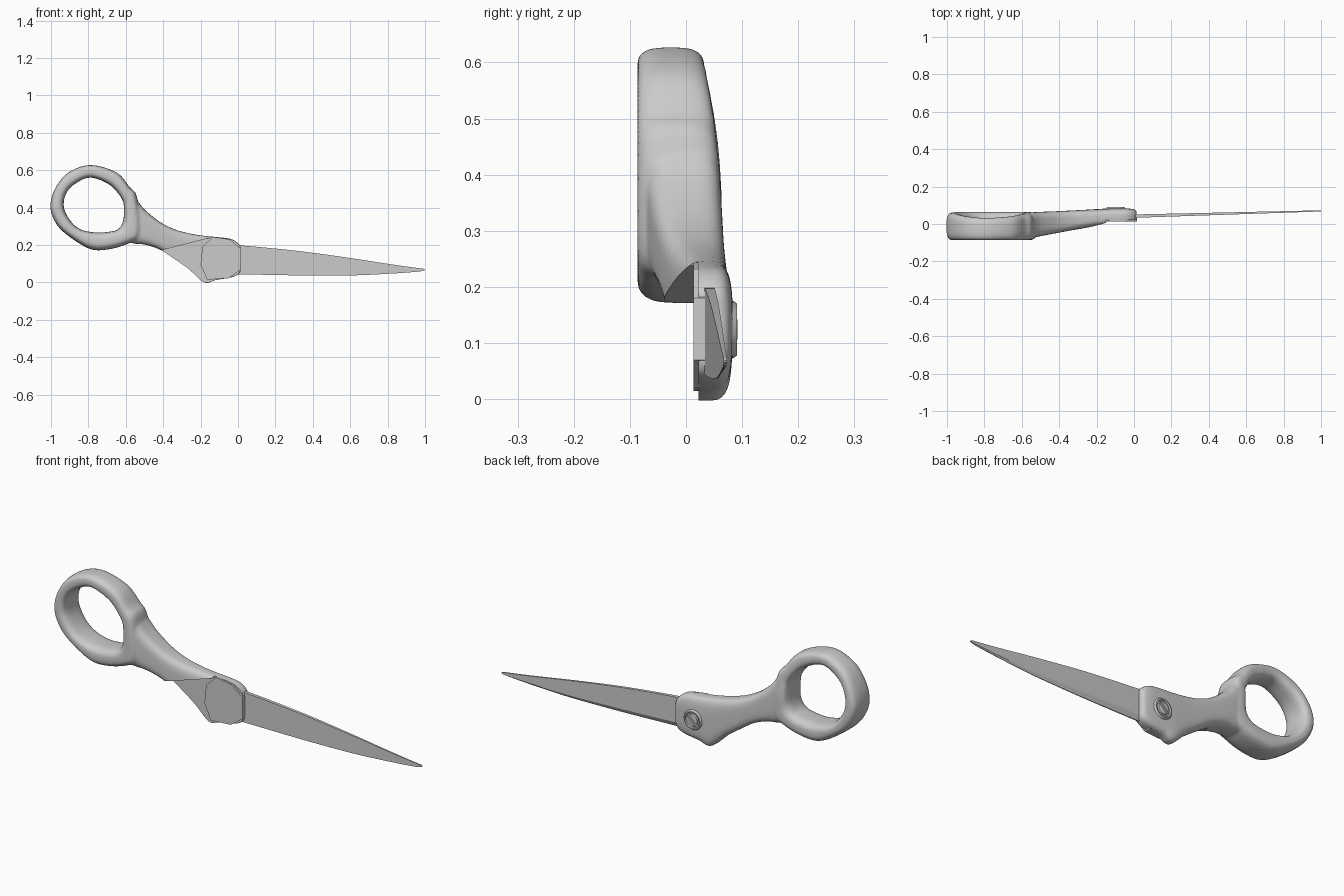
import bpy, bmesh, math
from mathutils import Vector

if "Cube" in bpy.data.objects:
    bpy.data.objects.remove(bpy.data.objects["Cube"])


def make_object(name, bm, angle=30):
    bmesh.ops.recalc_face_normals(bm, faces=bm.faces)
    me = bpy.data.meshes.new(name)
    bm.to_mesh(me)
    bm.free()
    ob = bpy.data.objects.new(name, me)
    bpy.context.collection.objects.link(ob)
    smooth(ob, angle)
    return ob


def smooth(ob, angle):
    bpy.ops.object.select_all(action='DESELECT')
    ob.select_set(True)
    bpy.context.view_layer.objects.active = ob
    bpy.ops.object.shade_smooth_by_angle(angle=math.radians(angle))


def spline(points, steps, closed=False):
    """Catmull-Rom interpolation of tuples of any size."""
    n, out = len(points), []
    pick = (lambda i: points[i % n]) if closed else (lambda i: points[max(0, min(n - 1, i))])
    for i in range(n if closed else n - 1):
        for s in range(steps):
            t = s / steps
            out.append([b + 0.5 * t * (c - a + t * (2*a - 5*b + 4*c - d + t * (3*(b - c) + d - a)))
                        for a, b, c, d in zip(pick(i-1), pick(i), pick(i+1), pick(i+2))])
    if not closed:
        out.append(list(points[-1]))
    return out


def loft(bm, rings, closed=False):
    """Skin a list of equal-sized rings, capping the ends unless closed."""
    vs = [[bm.verts.new(p) for p in r] for r in rings]
    m = len(vs[0])
    for i in range(len(vs) if closed else len(vs) - 1):
        a, b = vs[i], vs[(i + 1) % len(vs)]
        for j in range(m):
            k = (j + 1) % m
            bm.faces.new((a[j], a[k], b[k], b[j]))
    if not closed:
        bm.faces.new(vs[0])
        bm.faces.new(vs[-1])


def superellipse(n, count):
    for k in range(count):
        t = 2 * math.pi * k / count
        c, s = math.cos(t), math.sin(t)
        yield (math.copysign(abs(c) ** (2 / n), c), math.copysign(abs(s) ** (2 / n), s))


def prism(name, outline, y0, y1):
    bm = bmesh.new()
    loft(bm, [[(x, y, z) for x, z in outline] for y in (y0, y1)])
    return make_object(name, bm)


def cut(ob, cutter):
    m = ob.modifiers.new("cut", 'BOOLEAN')
    m.operation = 'DIFFERENCE'
    m.solver = 'EXACT'
    m.object = cutter


def apply_all(ob):
    bpy.ops.object.select_all(action='DESELECT')
    ob.select_set(True)
    bpy.context.view_layer.objects.active = ob
    for m in list(ob.modifiers):
        bpy.ops.object.modifier_apply(modifier=m.name)


# finger ring: paired outer / inner outline points (x, z, x, z)
ring_pts = [
    (-.54, .455, -.61, .39), (-.58, .51, -.62, .444), (-.65, .588, -.685, .52),
    (-.79, .627, -.79, .56), (-.91, .585, -.877, .522), (-.98, .497, -.922, .468),
    (-1.003, .40, -.93, .396), (-.97, .31, -.893, .326), (-.9, .243, -.84, .283),
    (-.79, .178, -.765, .267), (-.695, .176, -.695, .27), (-.59, .206, -.642, .283),
    (-.52, .257, -.615, .326)]
bm = bmesh.new()
rings = []
for ox, oz, ix, iz in spline(ring_pts, 8, True):
    back = .064 - .03 * max(0, (oz - .33) / .29) ** 2
    front = -.087
    o, i = Vector((ox, 0, oz)), Vector((ix, 0, iz))
    mid, half = (o + i) / 2, (o - i) / 2
    rings.append([mid + half * c + Vector((0, (front + back) / 2 + (back - front) / 2 * s, 0))
                  for c, s in superellipse(3, 28)])
loft(bm, rings, True)

# shank flowing into the pivot plate: x, top z, bottom z, front y, back y
shank = [
    (-.60, .47, .22, -.07, .058), (-.55, .45, .206, -.072, .062), (-.50, .39, .202, -.065, .065),
    (-.42, .325, .176, -.05, .068), (-.34, .284, .125, -.035, .072), (-.26, .262, .068, -.022, .076),
    (-.18, .249, -.002, -.012, .081), (-.12, .243, .012, -.008, .083), (-.04, .233, .025, -.004, .083),
    (0, .21, .042, .0, .079), (.014, .19, .06, .01, .07)]
rings = []
for x, zt, zb, yf, yb in spline(shank, 5):
    rings.append([(x, (yf + yb) / 2 + (yb - yf) / 2 * c, (zt + zb) / 2 + (zt - zb) / 2 * s)
                  for c, s in superellipse(3.8, 36)])
loft(bm, rings)
handle = make_object("handle", bm)

# fuse ring and shank into one soft moulded body
m = handle.modifiers.new("fuse", 'REMESH')
m.mode = 'VOXEL'
m.voxel_size = .007
m = handle.modifiers.new("soften", 'SMOOTH')
m.factor = .5
m.iterations = 8

# recess where the other half would swing
recess = prism("recess_cutter", [(-.43, .166), (-.15, .238), (-.14, .3), (.1, .3), (.1, -.1), (-.43, -.1)],
               -.2, .022)
cut(handle, recess)
apply_all(handle)
smooth(handle, 35)
recess.hide_render = True
recess.hide_set(True)

# faceted pivot pad on the inner side
prism("pivot_pad", [(-.19, .19), (-.135, .243), (-.045, .23), (.016, .18), (.016, .07),
                    (-.05, .022), (-.165, .014), (-.2, .095)], .013, .05)

# blade: x, top z, bottom z
bm = bmesh.new()
rings = []
for x, zt, zb in spline([(-.1, .2, .045), (.02, .197, .043), (.33, .167, .037), (.6, .13, .037),
                         (.75, .107, .043), (.87, .089, .05), (.96, .077, .057), (.99, .073, .062),
                         (1, .069, .066)], 3):
    y, h = .042 + .028 * x, .009 - .006 * x
    rings.append([(x, y - h, zt), (x, y - h, zb), (x, y - h * .4, zb),
                  (x, y + h, zb + .15 * (zt - zb)), (x, y + h, zt)])
loft(bm, rings)
make_object("blade", bm, 20)

# screw: turned profile (radius, y) around the pivot axis, with a slot
bm = bmesh.new()
profile = [(.052, .06), (.052, .083), (.046, .091), (.04, .091), (.037, .085),
           (.032, .085), (.029, .09), (.012, .092)]
loft(bm, [[(-.097 + r * math.cos(a), y, .124 + r * math.sin(a))
           for a in (2 * math.pi * k / 40 for k in range(40))] for r, y in profile])
screw = make_object("pivot_screw", bm)
d, w = Vector((.026, .026)), Vector((.005, -.005))
c = Vector((-.097, .124))
slot = prism("slot_cutter", [c + d + w, c + d - w, c - d - w, c - d + w], .083, .1)
cut(screw, slot)
apply_all(screw)
smooth(screw, 30)
slot.hide_render = True
slot.hide_set(True)
